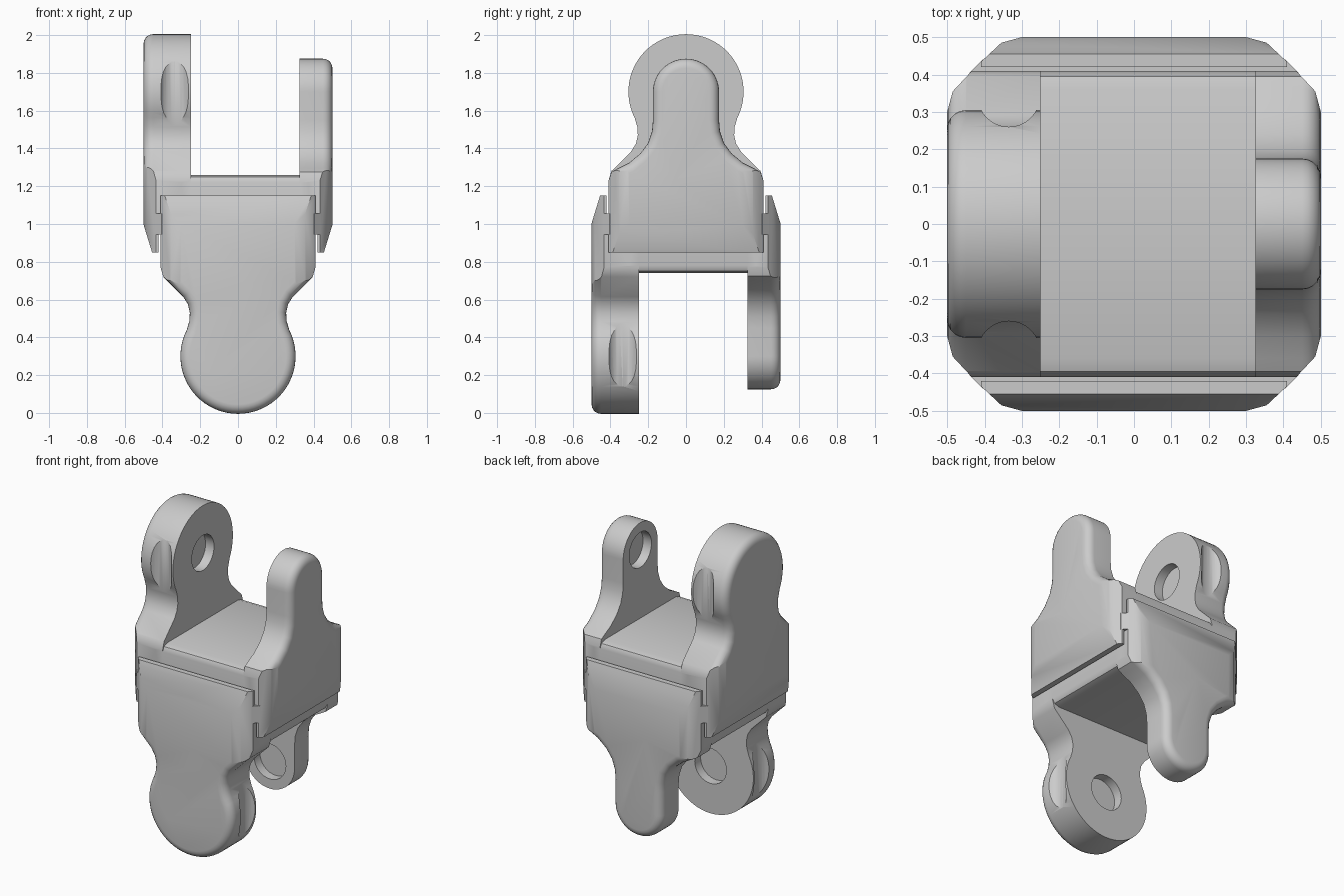
import bpy, bmesh, math
from mathutils import Matrix

if "Cube" in bpy.data.objects:
    bpy.data.objects.remove(bpy.data.objects["Cube"])


def prism(name, profile, axis, lo, hi, rim=None, bevel=0.05):
    """Extrude a 2D profile along an axis; optionally round the rim at one end."""
    place = {'X': lambda a, b, t: (t, a, b),
             'Y': lambda a, b, t: (a, t, b),
             'Z': lambda a, b, t: (a, b, t)}[axis]
    bm = bmesh.new()
    rings = [[bm.verts.new(place(a, b, t)) for a, b in profile] for t in (lo, hi)]
    caps = [bm.faces.new(r) for r in rings]
    n = len(profile)
    for i in range(n):
        j = (i + 1) % n
        bm.faces.new((rings[0][i], rings[0][j], rings[1][j], rings[1][i]))
    bmesh.ops.recalc_face_normals(bm, faces=bm.faces)
    if rim is not None:
        bmesh.ops.bevel(bm, geom=list(caps[rim].edges), offset=bevel, segments=5,
                        profile=0.5, affect='EDGES', clamp_overlap=False)
        bmesh.ops.recalc_face_normals(bm, faces=bm.faces)
    me = bpy.data.meshes.new(name)
    bm.to_mesh(me)
    bm.free()
    ob = bpy.data.objects.new(name, me)
    bpy.context.collection.objects.link(ob)
    return ob


def boolean(ob, other, op):
    m = ob.modifiers.new(op, 'BOOLEAN')
    m.operation, m.object, m.solver = op, other, 'EXACT'
    bpy.context.view_layer.objects.active = ob
    bpy.ops.object.modifier_apply(modifier=m.name)
    bpy.data.objects.remove(other)


def mirror2(half):
    """Mirror a right-hand outline (bottom to top) across its vertical axis."""
    return half + [(-a, b) for a, b in reversed(half) if a > 1e-4]


def arc(r, cz, a0, a1, n):
    return [(r * math.cos(math.radians(a0 + (a1 - a0) * i / n)),
             cz + r * math.sin(math.radians(a0 + (a1 - a0) * i / n))) for i in range(n + 1)]


def circle(cx, cy, r, n=32):
    return [(cx + r * math.cos(2 * math.pi * i / n), cy + r * math.sin(2 * math.pi * i / n))
            for i in range(n)]


def rect(a, b0, b1):
    return [(-a, b0), (a, b0), (a, b1), (-a, b1)]


PIN_Z = 1.7

# arm outlines, both flaring into the body
big = mirror2([(.41, .7), (.41, 1.23), (.395, 1.28), (.29, 1.385), (.265, 1.425), (.255, 1.47),
               (.258, 1.515)] + arc(.305, PIN_Z, -27, 90, 20))
small = mirror2([(.41, .7), (.41, 1.23), (.395, 1.275), (.36, 1.295), (.30, 1.325), (.24, 1.375),
                 (.20, 1.43), (.18, 1.49), (.175, 1.55)] + arc(.175, PIN_Z, 0, 90, 14))

# upper clevis: wide arm, narrow arm and the floor between them
upper = prism("upper_clevis", big, 'X', -.5, -.25, rim=0)
boolean(upper, prism("narrow_arm", small, 'X', .325, .5, rim=1), 'UNION')
floor = mirror2([(.41, .9), (.41, 1.22), (.395, 1.248), (.36, 1.26)])
boolean(upper, prism("floor", floor, 'X', -.3, .37), 'UNION')

# trim to the chamfered plan and tapered skirt
corner = [(.5, .30), (.485, .355), (.415, .43), (.36, .48), (.3, .5)]
plan = (corner + [(-a, b) for a, b in reversed(corner)] + [(-a, -b) for a, b in corner]
        + [(a, -b) for a, b in reversed(corner)])
boolean(upper, prism("plan_trim", plan, 'Z', .6, 2.2), 'INTERSECT')
skirt = [(-.455, .85), (.455, .85), (.501, 1.0), (.501, 2.1), (-.501, 2.1), (-.501, 1.0)]
boolean(upper, prism("skirt_trim", skirt, 'Y', -.6, .6), 'INTERSECT')
boolean(upper, prism("skirt_slot", rect(.42, .6, .945), 'Y', -.6, .6), 'DIFFERENCE')

# pin sockets on the inner arm faces, finger scoops on the wide arm rim
boolean(upper, prism("socket_a", circle(0, PIN_Z, .113), 'X', -.31, -.2), 'DIFFERENCE')
boolean(upper, prism("socket_b", circle(0, PIN_Z, .113), 'X', .28, .385), 'DIFFERENCE')
for s in (-1, 1):
    boolean(upper, prism("scoop", circle(-.335, s * .343, .083), 'Z', 1.52, 1.9), 'DIFFERENCE')

# lower clevis: the same part turned over and a quarter turn round
lower = bpy.data.objects.new("lower_clevis", upper.data.copy())
bpy.context.collection.objects.link(lower)
lower.data.transform(Matrix(((0, 1, 0, 0), (1, 0, 0, 0), (0, 0, -1, 2), (0, 0, 0, 1))))

# core joining the halves
core_plan = [(.44, -.405), (.44, .405), (.405, .44), (-.405, .44),
             (-.44, .405), (-.44, -.405), (-.405, -.44), (.405, -.44)]
core = prism("core", core_plan, 'Z', .945, 1.055)

for ob in (upper, lower, core):
    bpy.ops.object.select_all(action='DESELECT')
    ob.select_set(True)
    bpy.context.view_layer.objects.active = ob
    bpy.ops.object.shade_smooth_by_angle(angle=math.radians(30))
